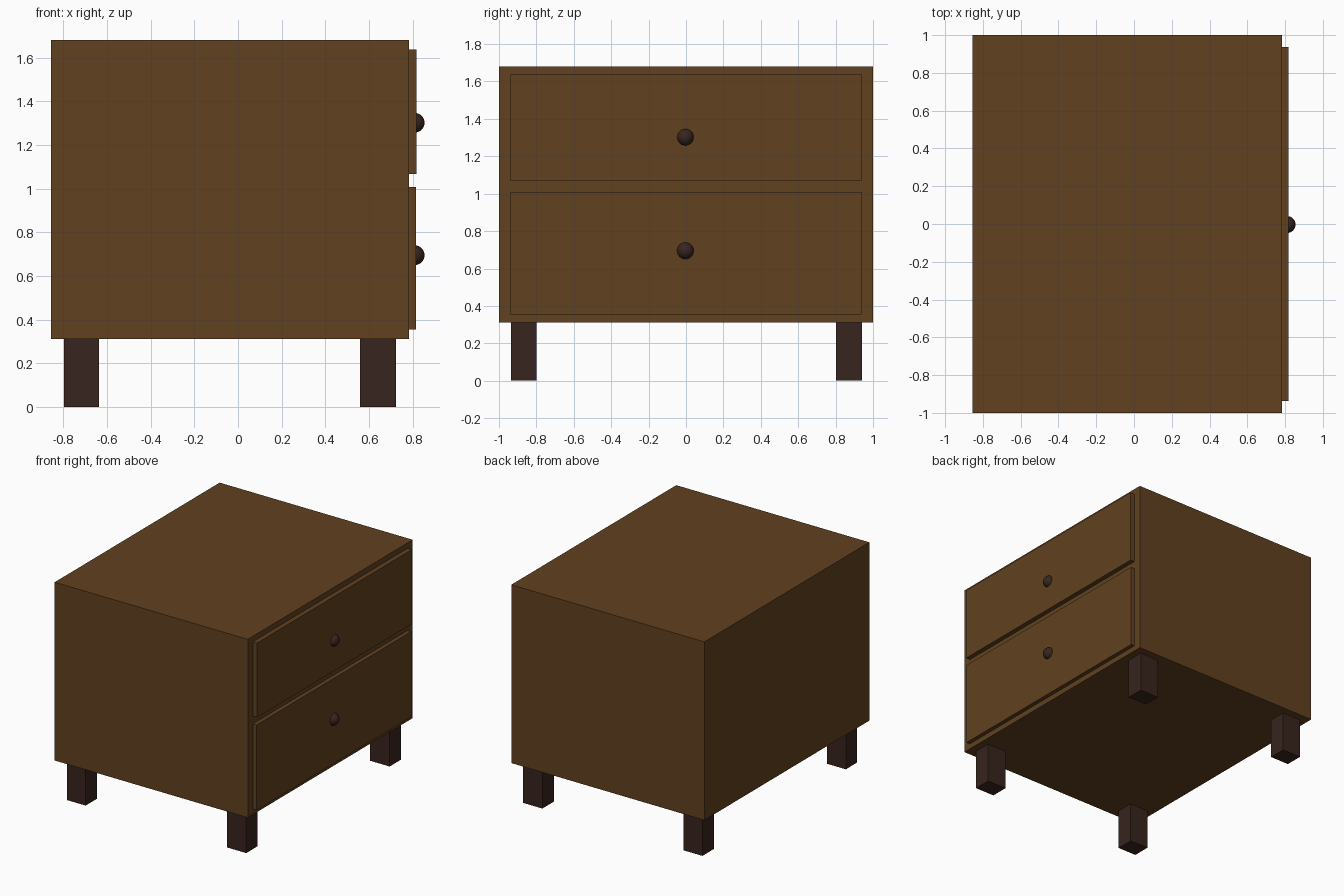
import bpy

if "Cube" in bpy.data.objects:
    bpy.data.objects.remove(bpy.data.objects["Cube"])


def material(name, color):
    mat = bpy.data.materials.new(name)
    mat.diffuse_color = (*color, 1)
    mat.use_nodes = True
    mat.node_tree.nodes["Principled BSDF"].inputs["Base Color"].default_value = mat.diffuse_color
    return mat


wood = material("brown_wood", (0.12, 0.052, 0.014))
dark = material("dark_wood", (0.04, 0.018, 0.013))


def box(name, x, y, z, mat):
    """Box from (min, max) ranges along each axis."""
    ranges = (x, y, z)
    bpy.ops.mesh.primitive_cube_add(size=1, location=[(a + b) / 2 for a, b in ranges])
    obj = bpy.context.object
    obj.name = name
    obj.scale = [b - a for a, b in ranges]
    bpy.ops.object.transform_apply(location=False, rotation=False, scale=True)
    obj.data.materials.append(mat)
    return obj


def knob(name, x, z):
    bpy.ops.mesh.primitive_uv_sphere_add(segments=32, ring_count=16, radius=0.045,
                                         location=(x, -0.003, z))
    obj = bpy.context.object
    obj.name = name
    obj.data.materials.append(dark)
    bpy.ops.object.shade_smooth()


# Cabinet body
box("cabinet", (-0.856, 0.783), (-1, 1), (0.312, 1.68), wood)

# Drawer fronts and knobs on the +x side
for name, front, z, knob_z in (("upper", 0.819, (1.067, 1.638), 1.302),
                               ("lower", 0.815, (0.354, 1.008), 0.695)):
    box(name + "_drawer_front", (0.783, front), (-0.938, 0.938), z, wood)
    knob(name + "_drawer_knob", 0.81, knob_z)

# Four square legs
for end, x in (("back", (-0.798, -0.638)), ("front", (0.56, 0.725))):
    for side, y in (("left", (-0.936, -0.798)), ("right", (0.803, 0.941))):
        box(f"{end}_{side}_leg", x, y, (0, 0.312), dark)
